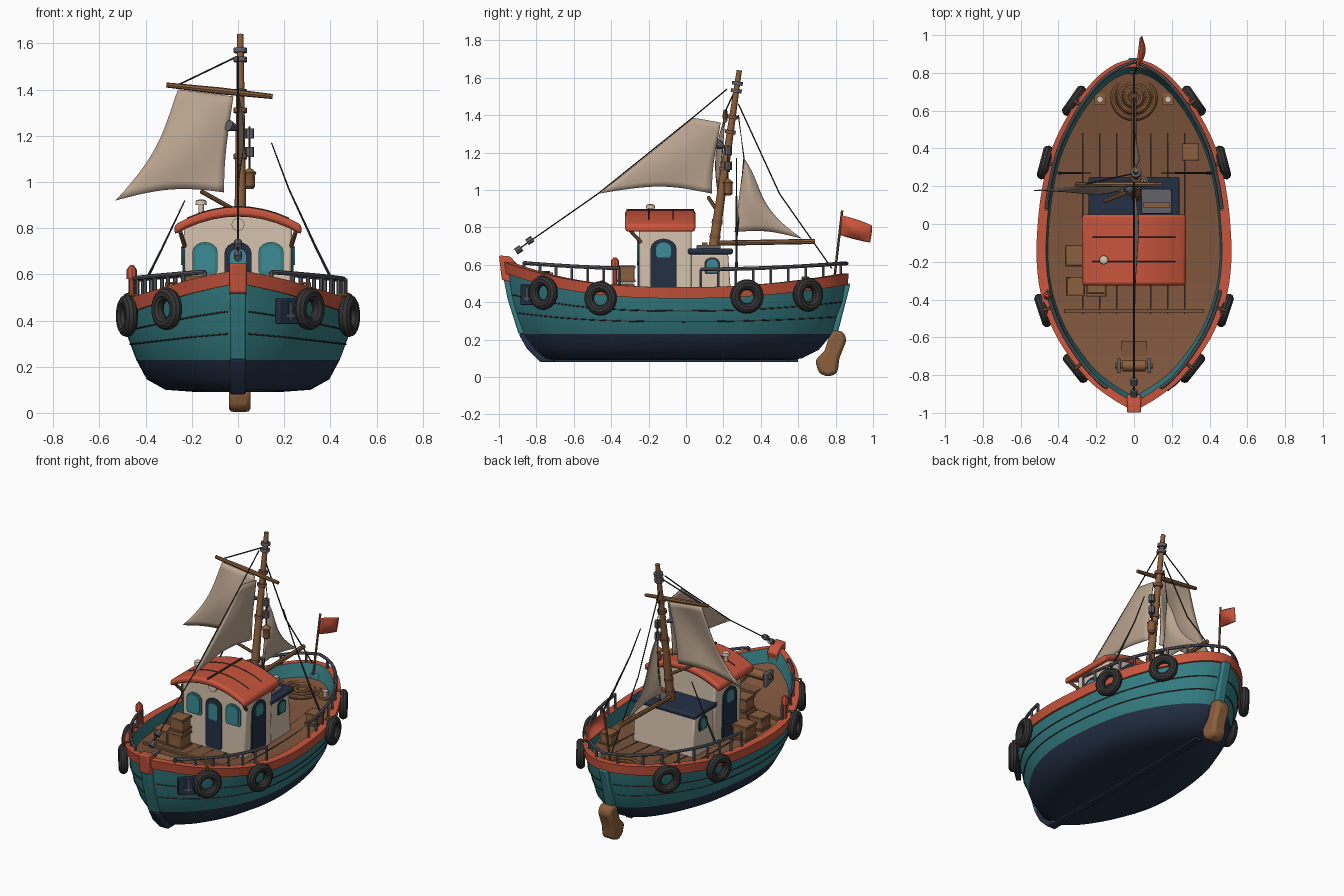
import bpy, bmesh, math
from mathutils import Vector, Matrix

if "Cube" in bpy.data.objects:
    bpy.data.objects.remove(bpy.data.objects["Cube"])

def material(name, *rgb):
    m = bpy.data.materials.new(name)
    m.use_nodes = True
    m.diffuse_color = (*rgb, 1)
    m.node_tree.nodes["Principled BSDF"].inputs["Base Color"].default_value = (*rgb, 1)
    return m

TEAL = material("teal paint", .034, .205, .223)
RED = material("red paint", .58, .09, .045)
NAVY = material("navy paint", .017, .03, .06)
DECK = material("deck brown", .205, .09, .045)
CREAM = material("cream paint", .68, .55, .43)
SAIL = material("sail cloth", .5, .38, .28)
RUBBER = material("dark rubber", .035, .033, .035)
METAL = material("grey metal", .12, .12, .14)
WOOD = material("spar wood", .26, .115, .045)
GLASS = material("window glass", .045, .26, .3)
made = []

# ---------- helpers ----------
def mesh(name, verts, faces, *mats, bevel=0, index=None):
    me = bpy.data.meshes.new(name)
    me.from_pydata([tuple(v) for v in verts], [], faces)
    for m in mats:
        me.materials.append(m)
    if index:
        for p, i in zip(me.polygons, index):
            p.material_index = i
    bm = bmesh.new()
    bm.from_mesh(me)
    bmesh.ops.recalc_face_normals(bm, faces=bm.faces)
    bm.to_mesh(me)
    bm.free()
    ob = bpy.data.objects.new(name, me)
    bpy.context.collection.objects.link(ob)
    made.append(ob)
    if bevel:
        b = ob.modifiers.new("soft edges", 'BEVEL')
        b.width, b.segments = bevel, 2
    return ob

def prism(name, outline, axis, lo, hi, mat, bevel=0):
    """Extrude a 2D outline along x (outline is y,z) or y (outline is x,z)."""
    put = (lambda p, d: (d, *p)) if axis == 'x' else (lambda p, d: (p[0], d, p[1]))
    n = len(outline)
    verts = [put(p, d) for d in (lo, hi) for p in outline]
    faces = [range(n), range(2 * n - 1, n - 1, -1)]
    faces += [(i, (i + 1) % n, (i + 1) % n + n, i + n) for i in range(n)]
    return mesh(name, verts, [tuple(f) for f in faces], mat, bevel=bevel)

def box(name, loc, size, mat, bevel=0, rz=0):
    sx, sy, sz = (s / 2 for s in size)
    ob = prism(name, [(-sy, -sz), (sy, -sz), (sy, sz), (-sy, sz)], 'x', -sx, sx, mat, bevel)
    ob.location, ob.rotation_euler.z = loc, rz
    return ob

def rod(name, pts, radii, mat, sides=8):
    """Tube through points; radii is one value or one per point."""
    pts = [Vector(p) for p in pts]
    n = len(pts)
    radii = radii if isinstance(radii, (list, tuple)) else [radii] * n
    verts = []
    for i, p in enumerate(pts):
        q = (pts[min(i + 1, n - 1)] - pts[max(i - 1, 0)]).to_track_quat('Z', 'Y')
        for k in range(sides):
            a = math.tau * k / sides
            verts.append(p + q @ Vector((math.cos(a), math.sin(a), 0)) * radii[i])
    faces = [tuple(range(sides)), tuple(range((n - 1) * sides, n * sides))]
    for i in range(n - 1):
        for k in range(sides):
            a, b = i * sides + k, i * sides + (k + 1) % sides
            faces.append((a, b, b + sides, a + sides))
    return mesh(name, verts, faces, mat)

def ring(name, loc, major, minor, mat, normal=(0, 0, 1)):
    bpy.ops.mesh.primitive_torus_add(major_radius=major, minor_radius=minor, major_segments=28, minor_segments=10)
    ob = bpy.context.object
    ob.name = name
    ob.matrix_world = Matrix.Translation(loc) @ Vector(normal).to_track_quat('Z', 'Y').to_matrix().to_4x4()
    ob.data.materials.append(mat)
    made.append(ob)

def cloth(name, a, b, c, d, left, right, foot, billow, mat, n=12):
    """Four-cornered sheet with hollow edges and a billow."""
    a, b, c, d, billow = map(Vector, (a, b, c, d, billow))
    verts = []
    for j in range(n + 1):
        for i in range(n + 1):
            u, v = i / n, j / n
            su, sv = math.sin(math.pi * u), math.sin(math.pi * v)
            uu = u + sv * (left * (1 - u) - right * u)
            vv = v + su * foot * (1 - v)
            verts.append(a.lerp(b, uu).lerp(d.lerp(c, uu), vv) + billow * su * sv)
    faces = [(r + i, r + i + 1, r + n + 2 + i, r + n + 1 + i) for r in range(0, n * (n + 1), n + 1) for i in range(n)]
    ob = mesh(name, verts, faces, mat)
    ob.modifiers.new("thickness", 'SOLIDIFY').thickness = .006

def arch(c, z0, z1, hw):
    """Round-topped opening outline."""
    r = hw * .8
    top = [(c + hw * math.cos(t * math.pi / 8), z1 - r + r * math.sin(t * math.pi / 8)) for t in range(9)]
    return [(c - hw * .85, z0), (c + hw * .85, z0), (c + hw, z0 + .015)] + top + [(c - hw, z0 + .015)]

# ---------- hull ----------
PLAN = [(-.96, .03), (-.9, .13), (-.8, .25), (-.6, .395), (-.4, .475), (-.2, .505), (0, .5),
        (.2, .475), (.4, .425), (.6, .325), (.75, .21), (.83, .11), (.86, .03)]

def spline(pts, n):
    p = [Vector(q) for q in [pts[0]] + pts + [pts[-1]]]
    out = []
    for i in range(1, len(p) - 2):
        for k in range(n):
            t = k / n
            out.append(p[i] + .5 * t * (p[i + 1] - p[i - 1] + t * (2 * p[i - 1] - 5 * p[i] + 4 * p[i + 1] - p[i + 2]
                       + t * (3 * (p[i] - p[i + 1]) + p[i + 2] - p[i - 1]))))
    return out + [p[-1]]

LINE = spline(PLAN, 4)

def sheer(y):
    return .48 + (.135 * (-y / .96) ** 2.6 if y < 0 else .075 * (y / .87) ** 2)

def half(y):
    for p, q in zip(LINE, LINE[1:]):
        if p.x <= y <= q.x:
            return p.y + (q.y - p.y) * (y - p.x) / (q.x - p.x)
    return .03

def on_hull(y, side):
    """Point and outward normal on the plan outline."""
    slope = (half(y + .02) - half(y - .02)) / .04
    return Vector((side * half(y), y, 0)), Vector((side, -slope, 0)).normalized()

def hull_ring(y0, y1, ws, height):
    right = []
    for p in LINE:
        s = (p.x + .96) / 1.82
        right.append(Vector((p.y * ws, y0 + s * (y1 - y0), height(sheer(p.x)))))
    return right + [Vector((-v.x, v.y, v.z)) for v in reversed(right)]

def strake(m):
    return lambda s: .23 + (s - .29) * m

low = [(-.72, .55, .35, .09), (-.76, .62, .62, .1), (-.81, .71, .78, .145), (-.87, .78, .87, .23)]
levels = [(a, b, w, lambda s, z=z: z) for a, b, w, z in low]
levels += [(-.91, .805, .92, strake(.35)), (-.935, .835, .96, strake(.65)), (-.95, .85, .98, strake(1)),
           (-.965, .865, 1.005, strake(1)), (-.975, .87, 1.02, lambda s: s),
           (-.93, .83, .92, lambda s: s), (-.9, .8, .9, lambda s: s - .085)]
rings = [hull_ring(*l) for l in levels]
m = len(rings[0])
faces, tint = [], []
for j in range(len(rings) - 1):
    for i in range(m):
        k = (i + 1) % m
        faces.append((j * m + i, j * m + k, (j + 1) * m + k, (j + 1) * m + i))
        tint.append(1 if j < 3 else 2 if 6 <= j < 9 else 0)
for base, colour in ((0, 1), ((len(rings) - 1) * m, 3)):
    for i in range(m // 2 - 1):
        faces.append((base + i, base + i + 1, base + m - 2 - i, base + m - 1 - i))
        tint.append(colour)
mesh("hull", [v for r in rings for v in r], faces, TEAL, NAVY, RED, DECK, index=tint)
for j in (4, 5):
    for h in (rings[j][1:m // 2 - 1], rings[j][m // 2 + 1:m - 1]):
        rod("plank_seam", h, .004, RUBBER, 5)

# stem, keel, sternpost, rudder
prism("stem", [(-.985, .58), (-.955, .42), (-.895, .23), (-.84, .23), (-.88, .42), (-.91, .58)], 'x', -.035, .035, TEAL, .008)
prism("forefoot", [(-.895, .23), (-.85, .15), (-.78, .08), (-.7, .08), (-.75, .15), (-.83, .23)], 'x', -.034, .034, NAVY, .008)
prism("stem_head", [(-1, .65), (-.985, .52), (-.92, .5), (-.9, .6), (-.94, .645)], 'x', -.037, .037, RED, .008)
prism("sternpost", [(.88, .5), (.81, .23), (.75, .23), (.8, .5)], 'x', -.03, .03, TEAL, .008)
box("keel", (0, -.07, .09), (.04, 1.34, .02), NAVY)
prism("rudder", [(.78, .25), (.84, .245), (.86, .2), (.82, .1), (.81, .02), (.76, 0), (.71, .02), (.69, .09), (.74, .14), (.76, .2)],
      'x', -.04, .055, WOOD, .02)

# ---------- deck details ----------
for x in (-.27, -.18, -.09, 0, .09, .18, .27):
    ys = [y / 20 for y in range(-16, 16) if half(y / 20) * .88 > abs(x) + .02]
    rod("deck_seam", [(x, y, sheer(y) - .085) for y in ys], .004, RUBBER, 5)
box("deck_beam", (0, -.46, .425), (.74, .02, .015), DECK)
for r in (.04, .075, .11):
    ring("rope_coil", (0, .67, .445), r, .015, WOOD)
for x in (-.18, .18):
    box("bollard_base", (x, .66, .445), (.06, .06, .02), WOOD)
    rod("bollard", [(x, .66, .44), (x, .66, .49)], .018, CREAM)
    box("winch_cheek", (x * .45, -.75, .5), (.02, .08, .12), METAL, .006)
rod("winch_drum", [(v, -.75, .52) for v in (-.1, -.06, -.06, .06, .06, .1)], [.015, .015, .03, .03, .015, .015], WOOD, 12)
box("winch_bed", (0, -.68, .455), (.14, .12, .02), DECK)
for x, y, z, s in ((-.2, -.33, .45, .1), (-.2, -.32, .55, .09), (-.31, -.33, .45, .09), (-.31, -.17, .45, .1), (.3, .38, .45, .08)):
    box("crate", (x, y, z), (s, s, s), WOOD, .004)
    for dz in (-.4, .4):
        box("crate_slat", (x, y, z + dz * s), (s + .01, s + .01, s * .16), DECK)

# ---------- wheelhouse ----------
def camber(x):
    return .85 - .075 * (x / .27) ** 2

xs = [-.235 + .047 * i for i in range(11)]
prism("wheelhouse", [(.225, .38), (-.225, .38)] + [(x, camber(x) + .01) for x in xs], 'y', -.25, .03, CREAM, .012)
xs = [-.275 + .055 * i for i in range(11)]
prism("wheelhouse_roof", [(x, camber(x)) for x in xs] + [(x, camber(x) + .042) for x in reversed(xs)], 'y', -.325, .05, RED, .014)
for y in (-.2, -.07):
    rod("roof_seam", [(x, y, camber(x) + .042) for x in xs[1:-1]], .004, RUBBER, 5)
box("roof_ridge", (0, -.137, .893), (.012, .36, .008), RUBBER)
rod("roof_vent", [(-.16, -.19, z) for z in (.85, .9, .9, .92, .925)], [.012, .012, .025, .022, .005], CREAM, 12)
rod("head_lamp", [(0, -.27, .815), (0, -.248, .815)], .028, CREAM, 14)
prism("front_door", arch(0, .41, .74, .058), 'y', -.258, -.24, NAVY)
prism("front_door_glass", arch(0, .6, .71, .034), 'y', -.263, -.25, GLASS)
for s in (-1, 1):
    prism("front_window_frame", arch(s * .143, .6, .74, .055), 'y', -.257, -.24, TEAL)
    prism("front_window", arch(s * .143, .612, .728, .042), 'y', -.262, -.25, GLASS)
    prism("side_door", arch(-.12, .41, .74, .07), 'x', s * .22, s * .241, NAVY)
    prism("side_door_glass", arch(-.12, .64, .72, .04), 'x', s * .23, s * .246, GLASS)
    rod("roof_bracket", [(s * .23, -.24, .72), (s * .25, -.3, .785)], .01, WOOD)
# low cabin behind
prism("aft_cabin", [(0, .38), (.245, .38), (.225, .66), (0, .66)], 'x', -.22, .22, CREAM, .01)
box("aft_cabin_roof", (0, .13, .672), (.48, .24, .032), NAVY, .01)
box("roof_hatch", (.12, .12, .695), (.16, .13, .02), METAL, .005)
box("hatch_board", (.12, .1, .71), (.14, .03, .02), WOOD)
for s in (-1, 1):
    prism("aft_window_frame", arch(.14, .55, .64, .042), 'x', s * .21, s * .226, NAVY)
    prism("aft_window", arch(.14, .56, .63, .03), 'x', s * .22, s * .23, GLASS)

# ---------- mast, spars, sails ----------
def mast_at(z):
    return Vector((.01, .145 + .14 * (z - .68) / .96, z))

rod("mast", [mast_at(z) for z in (.6, .68, 1.1, 1.64)], [.03, .027, .022, .014], WOOD, 12)
for z in (.74, .82, 1.1, 1.3, 1.38, 1.52, 1.56):
    rod("mast_band", [mast_at(z), mast_at(z + .02)], .029, METAL if z > 1.4 else DECK, 12)
rod("yard", [(-.31, .21, 1.42), (-.08, .21, 1.395), (.15, .21, 1.37)], [.011, .015, .011], WOOD)
rod("boom", [(0, .13, .715), (0, .69, .725)], .014, WOOD)
rod("sprit", [(-.16, .12, .96), (0, .18, .87)], .01, WOOD)
cloth("square_sail", (-.53, .18, .92), (-.06, .17, .955), (-.02, .21, 1.37), (-.26, .21, 1.4), .13, .03, .07, (0, -.03, 0), SAIL)
cloth("fore_sail", (0, -.47, .98), (0, .14, .98), (0, .185, 1.36), (0, .04, 1.385), .02, .03, .1, (.02, 0, 0), SAIL)
cloth("aft_sail", (0, .26, .775), (0, .62, .74), (0, .31, 1.17), (0, .31, 1.17), 0, .3, .05, (.03, 0, 0), SAIL)
rod("forestay", [(0, .22, 1.54), (0, .04, 1.39), (0, -.47, .98), (0, -.9, .68)], .004, RUBBER, 6)
rod("backstay", [(0, .28, 1.46), (0, .5, .98), (0, .78, .58)], .004, RUBBER, 6)
rod("sheet_line", [(0, .28, 1.4), (0, .31, 1.17), (0, .27, .72)], .004, RUBBER, 6)
rod("yard_lift", [(-.26, .21, 1.42), (.01, .27, 1.55)], .004, RUBBER, 6)
for y, z in ((-.88, .69), (-.82, .74)):
    rod("stay_block", [(0, y, z), (0, y - .03, z - .02)], .018, METAL)
for z in (1.13, 1.21):
    rod("pulley", [(.05, .225, z - .022), (.05, .225, z + .022)], .02, METAL)
rod("lantern", [(.05, .225, z) for z in (.97, .98, 1.03, 1.04, 1.06)], [.016, .024, .024, .03, .006], WOOD, 10)
rod("lantern_line", [(.05, .225, 1.05), (.05, .225, 1.24)], .004, RUBBER, 6)
rod("horn", [(0, .2, 1.23), (-.04, .17, 1.245)], [.01, .026], METAL)
rod("long_pole", [(.41, .27, .57), (.34, .27, .71), (.22, .27, .97), (.145, .27, 1.17)], [.007, .006, .004, .003], RUBBER, 6)
rod("short_pole", [(-.4, .27, .57), (-.33, .27, .71), (-.23, .27, .92)], [.007, .005, .003], RUBBER, 6)
rod("flagpole", [(0, .79, .5), (.02, .835, .89)], .007, WOOD)
cloth("flag", (.01, .825, .76), (.03, .985, .72), (.04, .995, .81), (.02, .833, .865), 0, 0, 0, (.03, 0, 0), RED)

# ---------- railings, fenders, bow plate ----------
def rail_point(y, s):
    return Vector((s * (half(y) * .96 - .008), y * .985, .575 + .045 * y * y))

for s in (-1, 1):
    for lo, hi, count in ((-.88, -.36, 7), (.08, .84, 9)):
        ys = [lo + (hi - lo) * i / 24 for i in range(25)]
        rod("handrail", [rail_point(y, s) for y in ys], .01, METAL)
        for i in range(count):
            p = rail_point(lo + (hi - lo) * i / (count - 1), s)
            rod("rail_post", [(p.x, p.y, sheer(p.y) - .03), p], .009, METAL, 6)
    for y, z in ((-.75, .45), (-.45, .42), (.32, .43), (.64, .44)):
        p, n = on_hull(y, s)
        ring("tyre_fender", p + n * .022 + Vector((0, 0, z)), .064, .028, RUBBER, n)
        top = p + n * .022 + Vector((0, 0, sheer(y) + .01))
        rod("fender_rope", [p + n * .03 + Vector((0, 0, z + .04)), top, top - n * .05], .008, WOOD, 6)
rod("stern_rail", [rail_point(.84, 1), (0, .86, .607), rail_point(.84, -1)], .01, METAL)
rod("side_lamp", [(-.46, -.38, z) for z in (.48, .58, .58, .62, .64)], [.012, .012, .022, .022, .008], RED)
p, n = on_hull(-.835, 1)
turn, up = math.atan2(n.y, n.x), Vector((0, 0, .44))
box("bow_plate", p + up, (.03, .12, .11), NAVY, .004, turn)
box("plate_bar", p + n * .015 + up, (.006, .01, .07), METAL, 0, turn)
box("plate_crossbar", p + n * .015 + up - Vector((0, 0, .02)), (.006, .05, .01), METAL, 0, turn)

# smooth curved surfaces, keep hard edges
bpy.ops.object.select_all(action='DESELECT')
for ob in made:
    ob.select_set(True)
bpy.context.view_layer.objects.active = made[0]
bpy.ops.object.shade_smooth_by_angle(angle=math.radians(35))
